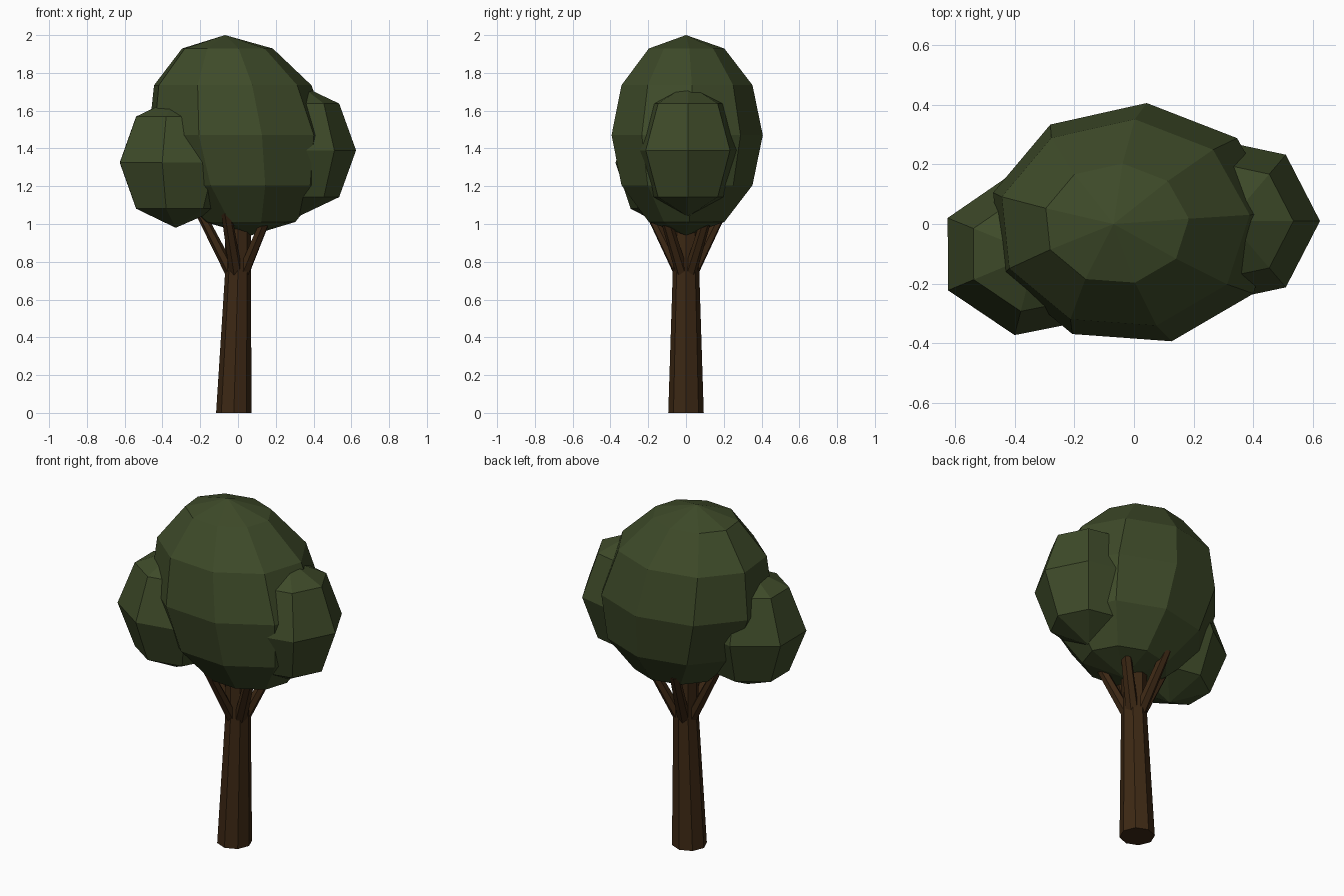
import bpy, bmesh, math
from mathutils import Vector

if "Cube" in bpy.data.objects:
    bpy.data.objects.remove(bpy.data.objects["Cube"])


def material(name, rgb):
    m = bpy.data.materials.new(name)
    m.diffuse_color = (*rgb, 1)
    m.use_nodes = True
    m.node_tree.nodes["Principled BSDF"].inputs["Base Color"].default_value = m.diffuse_color
    return m


LEAF = material("leaf green", (0.048, 0.069, 0.022))
BARK = material("bark brown", (0.046, 0.021, 0.007))


def loft(name, mat, rings, phase=0, sides=8):
    """Flat-shaded skin through rings of (centre, x radius, y radius); zero radius is a tip."""
    bm = bmesh.new()
    loops = []
    for c, rx, ry in rings:
        if rx == 0:
            loops.append([bm.verts.new(c)] * sides)
            continue
        angles = [math.radians(phase) + math.tau * i / sides for i in range(sides)]
        loops.append([bm.verts.new(Vector(c) + Vector((rx * math.cos(a), ry * math.sin(a), 0)))
                      for a in angles])
    for low, high in zip(loops, loops[1:]):
        for i in range(sides):
            j = (i + 1) % sides
            quad = list(dict.fromkeys((low[i], low[j], high[j], high[i])))
            bm.faces.new(quad)
    if rings[0][1]:
        bm.faces.new(loops[0][::-1])
    if rings[-1][1]:
        bm.faces.new(loops[-1])
    bmesh.ops.recalc_face_normals(bm, faces=bm.faces)
    mesh = bpy.data.meshes.new(name)
    bm.to_mesh(mesh)
    bm.free()
    mesh.materials.append(mat)
    obj = bpy.data.objects.new(name, mesh)
    bpy.context.collection.objects.link(obj)
    return obj


def foliage(name, centre, radii, sides, steps, phase, lean=0):
    """Low-poly ellipsoid that leans sideways with height."""
    cx, cy, cz = centre
    rx, ry, rz = radii
    rings = []
    for k in range(steps + 1):
        t = math.pi * k / steps
        s = math.sin(t) if 0 < k < steps else 0
        dz = -rz * math.cos(t)
        rings.append(((cx + lean * dz, cy, cz + dz), rx * s, ry * s))
    return loft(name, LEAF, rings, phase, sides)


# Trunk: tapered octagon, bottom offset slightly to the left
loft("trunk", BARK, [((-0.022, 0, 0), 0.094, 0.094),
                     ((0, 0, 0.75), 0.068, 0.07),
                     ((0, 0, 0.98), 0.068, 0.068)])

# Five branches spreading into the crown
for n in range(5):
    a = math.pi + math.tau * n / 5
    d = Vector((math.cos(a), math.sin(a), 0))
    loft(f"branch_{n + 1}", BARK, [(d * 0.03 + Vector((0, 0, 0.73)), 0.036, 0.036),
                                   (d * 0.2 + Vector((0, 0, 1.06)), 0.028, 0.028)],
         math.degrees(a), 6)

# Crown and the two side clumps
foliage("crown", (0, 0, 1.47), (0.49, 0.408, 0.53), 9, 6, 5, -0.13)
foliage("left_clump", (-0.33, -0.1, 1.325), (0.328, 0.28, 0.345), 7, 4, 206)
foliage("right_clump", (0.32, 0.01, 1.39), (0.305, 0.285, 0.35), 7, 4, 0)
